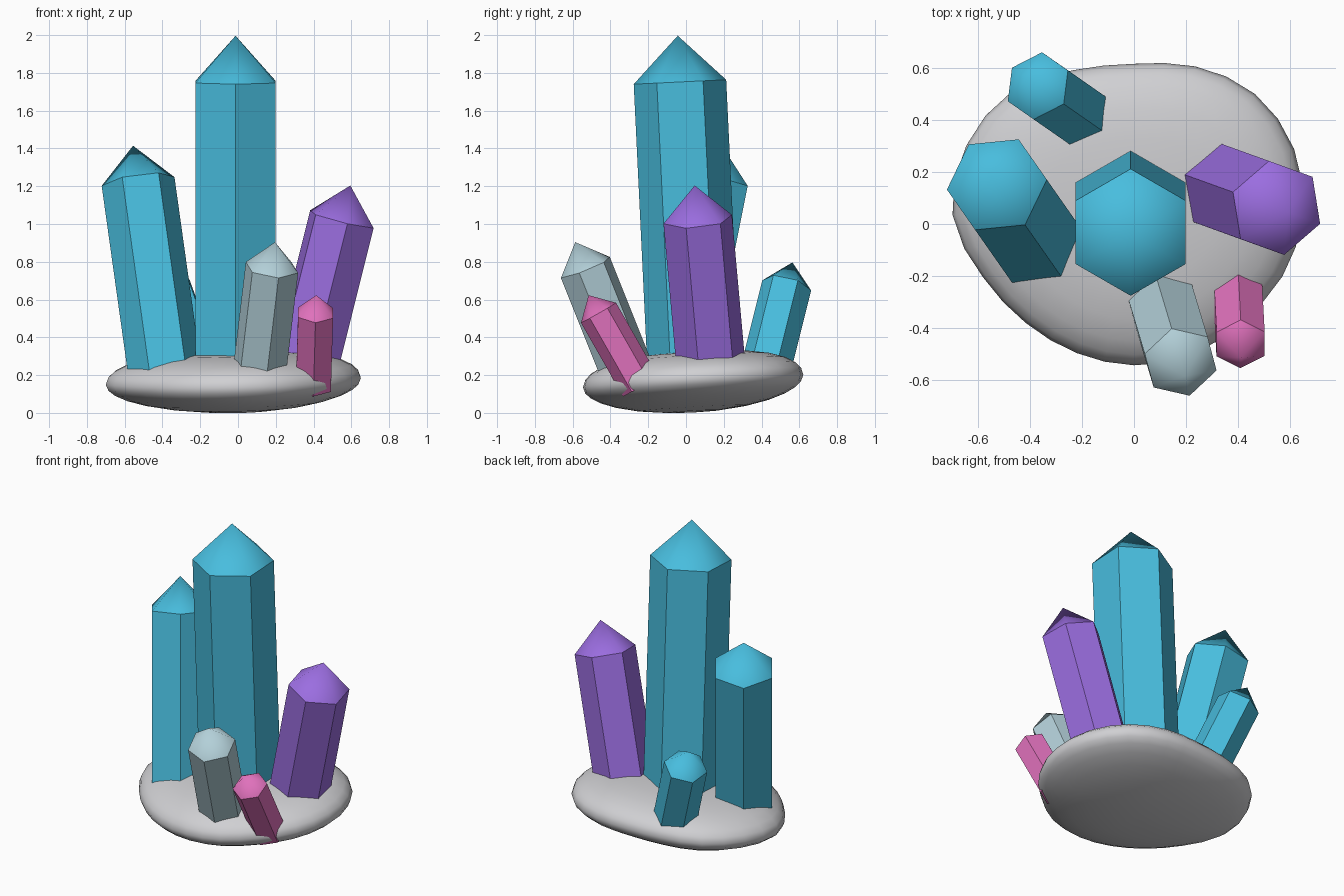
import bpy, bmesh, math
from mathutils import Vector

if "Cube" in bpy.data.objects:
    bpy.data.objects.remove(bpy.data.objects["Cube"])


def material(name, rgb):
    m = bpy.data.materials.new(name)
    m.diffuse_color = (*rgb, 1)
    m.use_nodes = True
    m.node_tree.nodes["Principled BSDF"].inputs["Base Color"].default_value = m.diffuse_color
    return m


BLUE = material("crystal blue", (0.065, 0.51, 0.73))
PURPLE = material("crystal purple", (0.33, 0.155, 0.75))
GREY = material("pale blue grey", (0.45, 0.63, 0.69))
PINK = material("crystal pink", (0.74, 0.165, 0.50))
STONE = material("stone grey", (0.63, 0.63, 0.65))


def finish(bm, name, mat):
    bmesh.ops.recalc_face_normals(bm, faces=bm.faces)
    me = bpy.data.meshes.new(name)
    bm.to_mesh(me)
    bm.free()
    me.materials.append(mat)
    ob = bpy.data.objects.new(name, me)
    bpy.context.collection.objects.link(ob)
    return ob


def crystal(name, mat, shoulder, lean, r, turn, bottom_z):
    """Six-sided prism with a pointed cap; lean is the axis slope (dx, dy) per unit z."""
    top = Vector(shoulder)
    slope = Vector((lean[0], lean[1], 1))
    bottom = top + slope * (bottom_z - top.z)
    rot = Vector((0, 0, 1)).rotation_difference(slope)
    bm = bmesh.new()
    rings = []
    for c in (bottom, top):
        ring = []
        for i in range(6):
            a = math.radians(turn + 60 * i)
            ring.append(bm.verts.new(c + rot @ Vector((r * math.cos(a), r * math.sin(a), 0))))
        rings.append(ring)
    tip = bm.verts.new(top + slope.normalized() * r)
    low, high = rings
    bm.faces.new(low[::-1])
    for i in range(6):
        j = (i + 1) % 6
        bm.faces.new((low[i], low[j], high[j], high[i]))
        bm.faces.new((high[i], high[j], tip)).smooth = True
    return finish(bm, name, mat)


# Crystals
crystal("tall_center_crystal", BLUE, (-0.013, -0.032, 1.752), (0, -0.048), 0.245, 90, 0.16)
crystal("left_crystal", BLUE, (-0.529, 0.152, 1.225), (-0.14, 0.20), 0.195, 5, 0.20)
crystal("right_crystal", PURPLE, (0.550, 0.062, 1.025), (0.25, -0.09), 0.185, 40, 0.20)
crystal("front_crystal", GREY, (0.180, -0.533, 0.770), (0.12, -0.40), 0.145, 45, 0.20)
crystal("small_front_crystal", PINK, (0.411, -0.463, 0.530), (0.03, -0.57), 0.107, 90, 0.14)
crystal("small_back_crystal", BLUE, (-0.371, 0.533, 0.675), (-0.36, 0.25), 0.133, 25, 0.20)

# Rock base: uneven round outline (radius every 22.5 degrees), flattened dome profile
OUTLINE = [0.65, 0.668, 0.66, 0.62, 0.583, 0.605, 0.67, 0.70,
           0.70, 0.63, 0.59, 0.577, 0.58, 0.585, 0.585, 0.62]
N = 32


def outline(k):
    n = len(OUTLINE)
    i, f = divmod(k * n / N, 1)
    p = [OUTLINE[(int(i) + d) % n] for d in (-1, 0, 1, 2)]
    return p[1] + 0.5 * f * (p[2] - p[0] + f * (2 * p[0] - 5 * p[1] + 4 * p[2] - p[3]
                             + f * (3 * (p[1] - p[2]) + p[3] - p[0])))


def base_point(t, k, upper):
    a = 2 * math.pi * k / N
    x = t * outline(k) * math.cos(a)
    y = 0.035 + t * outline(k) * math.sin(a)
    z = 0.165 + 0.025 * x + 0.055 * y
    if upper:
        z += 0.155 * math.sqrt(max(0, 1 - t ** 3))
    else:
        z -= 0.165 * math.sqrt(max(0, 1 - t * t))
    return (x, y, max(z, 0))


bm = bmesh.new()
STEPS = [0.25, 0.5, 0.7, 0.84, 0.93, 0.98]
levels = [(t, True) for t in STEPS] + [(1, True)] + [(t, False) for t in STEPS[::-1]]
rings = [[bm.verts.new(base_point(t, k, up)) for k in range(N)] for t, up in levels]
for a, b in zip(rings, rings[1:]):
    for k in range(N):
        j = (k + 1) % N
        bm.faces.new((a[k], b[k], b[j], a[j]))
for ring, up in ((rings[0], True), (rings[-1], False)):
    c = bm.verts.new(base_point(0, 0, up))
    for k in range(N):
        bm.faces.new((ring[k], ring[(k + 1) % N], c))
for f in bm.faces:
    f.smooth = True
finish(bm, "rock_base", STONE)
